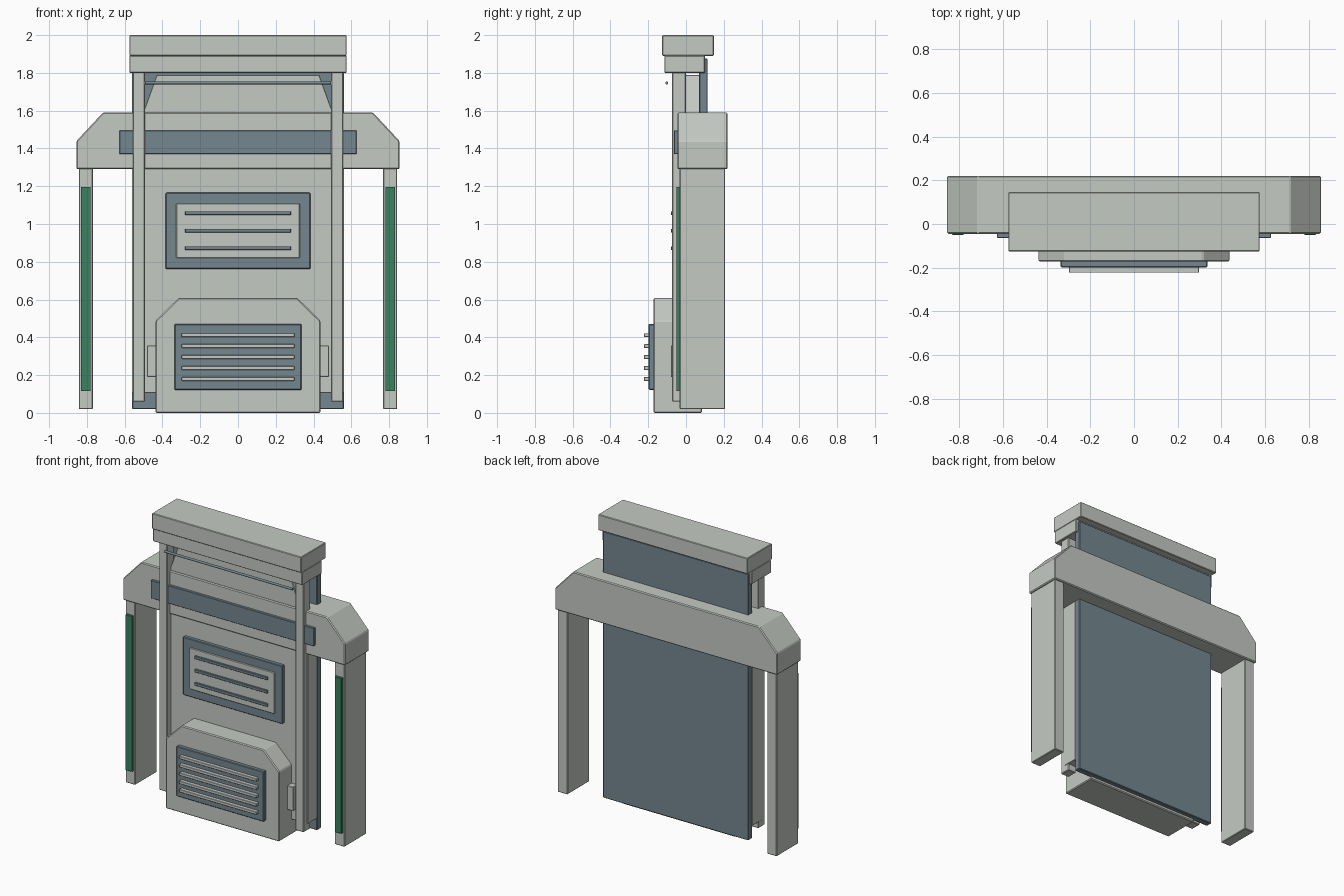
import bpy, bmesh

if "Cube" in bpy.data.objects:
    bpy.data.objects.remove(bpy.data.objects["Cube"])


def material(name, rgb):
    m = bpy.data.materials.new(name)
    m.diffuse_color = (*rgb, 1)
    m.use_nodes = True
    m.node_tree.nodes["Principled BSDF"].inputs["Base Color"].default_value = m.diffuse_color
    return m


LIGHT = material("pale_grey", (0.56, 0.59, 0.55))
DARK = material("slate_blue_grey", (0.175, 0.245, 0.275))
GREEN = material("green", (0.042, 0.22, 0.12))


def prism(name, outline, y0, y1, mat, bevel=0.004):
    """Extrude an (x, z) outline from y0 to y1, with a small edge bevel."""
    bm = bmesh.new()
    front = bm.faces.new([bm.verts.new((x, y0, z)) for x, z in outline])
    ext = bmesh.ops.extrude_face_region(bm, geom=[front])
    moved = [g for g in ext["geom"] if isinstance(g, bmesh.types.BMVert)]
    bmesh.ops.translate(bm, verts=moved, vec=(0, y1 - y0, 0))
    bmesh.ops.recalc_face_normals(bm, faces=bm.faces)
    mesh = bpy.data.meshes.new(name)
    bm.to_mesh(mesh)
    bm.free()
    mesh.materials.append(mat)
    ob = bpy.data.objects.new(name, mesh)
    bpy.context.collection.objects.link(ob)
    if bevel:
        mod = ob.modifiers.new("edge_bevel", "BEVEL")
        mod.width = bevel
        mod.segments = 1
    return ob


def box(name, x0, x1, y0, y1, z0, z1, mat, bevel=0.004):
    return prism(name, [(x0, z0), (x1, z0), (x1, z1), (x0, z1)], y0, y1, mat, bevel)


def chamfered(name, w, z0, shoulder, top_w, z1, y0, y1, mat, bevel):
    """Symmetric slab with sloped upper corners."""
    pts = [(-w, z0), (w, z0), (w, shoulder), (top_w, z1), (-top_w, z1), (-w, shoulder)]
    return prism(name, pts, y0, y1, mat, bevel)


# Top cap, in two steps
box("top_cap", -0.575, 0.575, -0.126, 0.147, 1.89, 2.0, LIGHT)
box("cap_base", -0.575, 0.575, -0.115, 0.10, 1.80, 1.892, LIGHT)

# Back board and front panel
box("back_board", -0.56, 0.56, 0.07, 0.115, 0.02, 1.875, DARK)
chamfered("front_panel", 0.56, 0.105, 1.43, 0.43, 1.79, -0.035, 0.072, LIGHT, 0.003)

# Cross beam over the outer legs, with its dark band
chamfered("cross_beam", 0.855, 1.29, 1.44, 0.715, 1.59, -0.045, 0.22, LIGHT, 0.006)
box("beam_band", -0.627, 0.627, -0.063, -0.04, 1.37, 1.495, DARK, 0.002)

# Mirrored posts, legs, light strips and latches
for side, s in (("left", -1), ("right", 1)):
    def pair(name, xa, xb, *rest):
        a, b = sorted((s * xa, s * xb))
        box(f"{side}_{name}", a, b, *rest)
    pair("front_post", 0.493, 0.557, -0.074, 0.0, 0.06, 1.805, LIGHT)
    pair("outer_leg", 0.768, 0.843, -0.034, 0.207, 0.02, 1.30, LIGHT)
    pair("light_strip", 0.78, 0.832, -0.051, -0.03, 0.115, 1.197, GREEN, 0.002)
    pair("hood_latch", 0.43, 0.481, -0.08, -0.03, 0.19, 0.357, LIGHT, 0.003)

# Thin rod below the cap
bpy.ops.mesh.primitive_cylinder_add(vertices=12, radius=0.008, depth=0.985,
                                    location=(0, -0.102, 1.747),
                                    rotation=(0, 1.570796, 0))
rod = bpy.context.object
rod.name = "top_rod"
rod.data.materials.append(DARK)
bpy.ops.object.shade_smooth_by_angle()

# Upper vent: dark frame, pale plate, three dark slats
box("upper_vent_frame", -0.383, 0.383, -0.060, -0.03, 0.762, 1.166, DARK)
box("upper_vent_plate", -0.327, 0.327, -0.068, -0.055, 0.82, 1.108, LIGHT, 0.003)
for i in range(3):
    z = 0.872 + i * 0.0925
    box(f"upper_slat_{i + 1}", -0.28, 0.28, -0.08, -0.06, z - 0.01, z + 0.01, DARK, 0.002)

# Lower hood with dark grille and five pale slats
chamfered("lower_hood", 0.437, 0.0, 0.487, 0.315, 0.608, -0.172, 0.085, LIGHT, 0.006)
box("hood_grille", -0.336, 0.336, -0.198, -0.165, 0.122, 0.47, DARK)
for i in range(5):
    z = 0.18 + i * 0.0578
    box(f"hood_slat_{i + 1}", -0.298, 0.298, -0.223, -0.19, z - 0.01, z + 0.01, LIGHT, 0.002)
